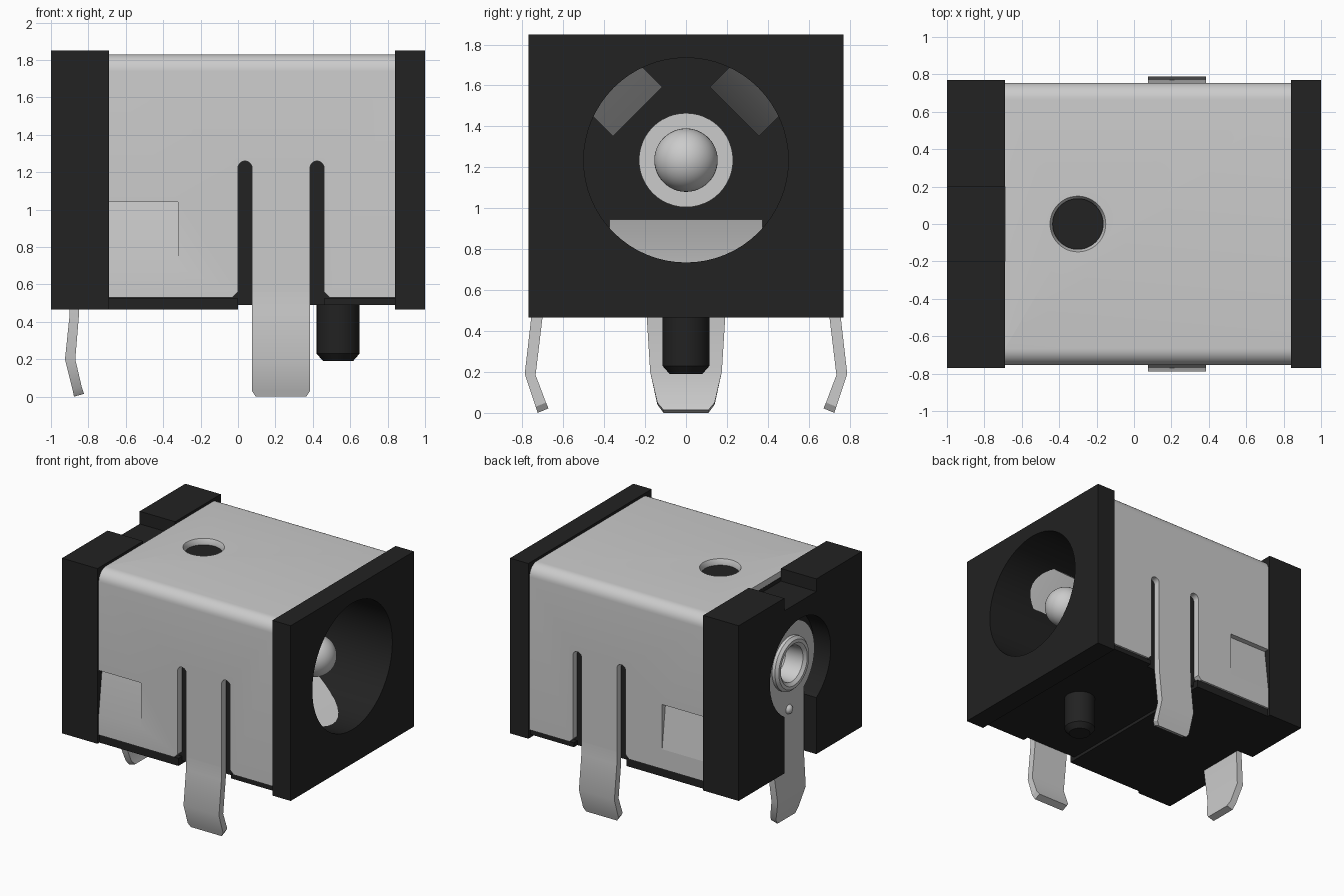
import bpy, bmesh, math
from mathutils import Vector

if "Cube" in bpy.data.objects:
    bpy.data.objects.remove(bpy.data.objects["Cube"])


def material(name, v):
    m = bpy.data.materials.new(name)
    m.diffuse_color = (v, v, v, 1)
    m.use_nodes = True
    m.node_tree.nodes["Principled BSDF"].inputs["Base Color"].default_value = m.diffuse_color
    return m


BLACK = material("black plastic", 0.016)
METAL = material("plated metal", 0.6)
CZ = 1.235  # height of the socket axis


def finish(name, bm, mat, smooth=True):
    bmesh.ops.remove_doubles(bm, verts=bm.verts, dist=1e-5)
    bmesh.ops.recalc_face_normals(bm, faces=bm.faces)
    me = bpy.data.meshes.new(name)
    bm.to_mesh(me)
    bm.free()
    ob = bpy.data.objects.new(name, me)
    bpy.context.collection.objects.link(ob)
    me.materials.append(mat)
    if smooth:
        shade(ob)
    return ob


def activate(ob):
    bpy.ops.object.select_all(action='DESELECT')
    ob.select_set(True)
    bpy.context.view_layer.objects.active = ob


def shade(ob):
    activate(ob)
    bpy.ops.object.shade_smooth_by_angle(angle=math.radians(30))


def prism(name, pts, axis, a, b, mat=BLACK):
    """Extrude a 2D outline along an axis from a to b."""
    put = {'x': lambda p, t: (t, p[0], p[1]),
           'y': lambda p, t: (p[0], t, p[1])}[axis]
    bm = bmesh.new()
    lo = [bm.verts.new(put(p, a)) for p in pts]
    hi = [bm.verts.new(put(p, b)) for p in pts]
    bm.faces.new(lo)
    bm.faces.new(hi)
    n = len(pts)
    for i in range(n):
        j = (i + 1) % n
        bm.faces.new((lo[i], lo[j], hi[j], hi[i]))
    return finish(name, bm, mat)


def box(name, x0, x1, y0, y1, z0, z1, mat=BLACK):
    return prism(name, [(y0, z0), (y1, z0), (y1, z1), (y0, z1)], 'x', x0, x1, mat)


def revolve(name, profile, origin, axis, mat=METAL, n=48):
    """Turn (distance, radius) points around the x or z axis."""
    bm = bmesh.new()
    o = Vector(origin)
    vs = [bm.verts.new(o + (Vector((t, r, 0)) if axis == 'x' else Vector((r, 0, t))))
          for t, r in profile]
    es = [bm.edges.new(e) for e in zip(vs, vs[1:])]
    bmesh.ops.spin(bm, geom=vs + es, cent=o, angle=math.tau, steps=n,
                   axis=(1, 0, 0) if axis == 'x' else (0, 0, 1))
    return finish(name, bm, mat)


def strip(name, stations, place, mat=METAL):
    """Bent sheet: stations are (u, v, u_inner, v_inner, half_width)."""
    bm = bmesh.new()
    rings = [[bm.verts.new(place(*q)) for q in
              ((u, v, -w), (u, v, w), (s, t, w), (s, t, -w))]
             for u, v, s, t, w in stations]
    for r, q in zip(rings, rings[1:]):
        for i in range(4):
            j = (i + 1) % 4
            bm.faces.new((r[i], r[j], q[j], q[i]))
    bm.faces.new(rings[0])
    bm.faces.new(rings[-1])
    return finish(name, bm, mat)


def cut(ob, *cutters):
    for c in cutters:
        m = ob.modifiers.new("cut", 'BOOLEAN')
        m.operation, m.solver, m.object = 'DIFFERENCE', 'EXACT', c
        activate(ob)
        bpy.ops.object.modifier_apply(modifier=m.name)
    shade(ob)


def arc(cx, cz, r, a0, a1, n=12):
    return [(cx + r * math.cos(math.radians(a0 + (a1 - a0) * i / n)),
             cz + r * math.sin(math.radians(a0 + (a1 - a0) * i / n)))
            for i in range(n + 1)]


def keyhole(r, half, bottom):
    a = math.degrees(math.asin(half / r))
    return arc(0, CZ, r, -90 + a, 270 - a, 40) + [(-half, bottom), (half, bottom)]


# Plastic housing: face plate, core, floor pad and rear block
face = box("face_plate", 0.84, 1.0, -0.77, 0.77, 0.465, 1.85)
core = box("housing_core", -0.69, 0.84, -0.70, 0.70, 0.49, 1.78)
box("floor_pad", -0.69, 0.0, -0.745, 0.745, 0.465, 0.525)
box("front_floor_pad", 0.46, 0.84, -0.745, 0.745, 0.49, 0.525)
rear = box("rear_block", -1.0, -0.69, -0.77, 0.77, 0.465, 1.85)

bore = revolve("bore_cutter", [(-0.45, 0), (-0.45, 0.5), (1.1, 0.5), (1.1, 0)],
               (0, 0, CZ), 'x', BLACK, 64)
cut(face, bore)
groove = box("groove_cutter", -1.1, -0.6, -0.2, 0.2, 1.75, 2.0)
slot = prism("slot_cutter", keyhole(0.38, 0.2, 0.4), 'x', -1.1, -0.85)
rivet_hole = revolve("rivet_hole_cutter", [(-1.1, 0), (-1.1, 0.16), (-0.71, 0.16), (-0.71, 0)],
                     (0, 0, CZ), 'x', BLACK)
cut(rear, groove, slot, rivet_hole)

# Metal shell: rounded inverted channel with slots, pressed tabs and a top hole
ow, iw, top, bot = 0.755, 0.702, 1.83, 0.53
outer = [(ow, bot)] + arc(ow - 0.09, top - 0.09, 0.09, 0, 90, 8) \
    + arc(-ow + 0.09, top - 0.09, 0.09, 90, 180, 8) + [(-ow, bot)]
inner = [(-iw, bot)] + arc(-iw + 0.04, 1.742, 0.04, 180, 90, 6) \
    + arc(iw - 0.04, 1.742, 0.04, 90, 0, 6) + [(iw, bot)]
shell = prism("metal_shell", outer + inner, 'x', -0.69, 0.84, METAL)

cutters = [bore, groove, slot, rivet_hole]
for x0, s in ((0.0, 1), (0.46, -1)):
    x1 = x0 + 0.075 * s
    c = x0 + 0.0375 * s
    pts = [(x0 - 0.03 * s, 0.4), (x0 - 0.03 * s, 0.53), (x0, 0.56)]
    pts += arc(c, 1.222, 0.0375, 180 if s > 0 else 0, 0 if s > 0 else 180)
    pts += [(x1, 0.4)]
    k = prism("shell_slot_cutter", pts, 'y', -1, 1, METAL)
    cut(shell, k)
    cutters.append(k)
for s in (-1, 1):
    w = prism("tab_cutter", [(s * 0.757, 0.67), (s * 0.8, 0.67), (s * 0.8, 1.04),
                             (s * 0.712, 1.04)], 'x', -0.8, -0.32, METAL)
    cut(shell, w)
    cutters.append(w)
hole = revolve("top_hole_cutter", [(1.6, 0), (1.6, 0.135), (1.80, 0.135), (1.832, 0.15),
                                   (1.9, 0.15), (1.9, 0)], (-0.3, 0, 0), 'z', METAL)
cut(shell, hole)
cutters.append(hole)
# black layer directly under the shell roof, with the bore cut through the core
cut(core, bore)
box("roof_liner", -0.68, 0.83, -0.68, 0.68, 1.755, 1.785)

# Side solder legs
for s, label in ((-1, "front"), (1, "back")):
    strip(label + "_side_leg",
          [(0.755, 0.56, 0.702, 0.56, 0.155), (0.757, 0.46, 0.702, 0.46, 0.155),
           (0.788, 0.19, 0.735, 0.185, 0.155), (0.735, 0.03, 0.684, 0.05, 0.155),
           (0.725, 0.0, 0.672, 0.022, 0.135)],
          lambda u, v, w, s=s: (0.23 + w, s * u, v))

# Rear contact plate, solder leg, hollow rivet and dimple
plate = prism("rear_contact_plate", keyhole(0.32, 0.19, 0.47), 'x', -0.9, -0.85, METAL)
cut(plate, rivet_hole)
strip("rear_leg",
      [(-0.9, 0.5, -0.85, 0.5, 0.19), (-0.9, 0.44, -0.85, 0.44, 0.19),
       (-0.925, 0.2, -0.87, 0.2, 0.175), (-0.885, 0.04, -0.835, 0.05, 0.14),
       (-0.877, 0.0, -0.823, 0.015, 0.11)],
      lambda u, v, w: (u, w, v))
revolve("rear_rivet", [(-0.89, 0.21), (-0.925, 0.21), (-0.945, 0.19), (-0.945, 0.165),
                       (-0.925, 0.14), (-0.78, 0.13), (-0.72, 0.08), (-0.715, 0)],
        (0, 0, CZ), 'x')
revolve("plate_dimple", [(-0.895, 0.04), (-0.915, 0.03), (-0.925, 0.015), (-0.927, 0)],
        (0, 0, 0.87), 'x', n=20)

# Centre pin with domed tip and base flange
revolve("centre_pin", [(-0.46, 0), (-0.46, 0.23), (-0.40, 0.23), (-0.40, 0.155)]
        + [(0.675 + 0.155 * math.sin(a), 0.155 * math.cos(a))
           for a in [i * math.pi / 24 for i in range(13)]], (0, 0, CZ), 'x')

# Sprung contacts inside the bore, sloping inward from the mouth
def spring(name, angle, x_mouth, x_peak, r_peak, half):
    a = math.radians(angle)
    d, t = Vector((0, math.cos(a), math.sin(a))), Vector((0, -math.sin(a), math.cos(a)))
    strip(name, [(x_mouth, 0.50, x_mouth, 0.54, half),
                 (x_peak, r_peak, x_peak, r_peak + 0.04, half),
                 (x_peak - 0.1, r_peak, x_peak - 0.1, r_peak + 0.04, half),
                 (x_peak - 0.4, 0.50, x_peak - 0.4, 0.54, half * 0.8)],
          lambda u, v, w: Vector((u, 0, CZ)) + d * v + t * w)


spring("lower_spring", -90, 0.83, 0.3, 0.29, 0.375)
spring("upper_spring_right", 45, 0.7, 0.2, 0.335, 0.17)
spring("upper_spring_left", 135, 0.7, 0.2, 0.335, 0.17)

# Locating peg under the floor
revolve("locating_peg", [(0.55, 0), (0.55, 0.115), (0.23, 0.115), (0.19, 0.08), (0.19, 0)],
        (0.535, 0, 0), 'z', BLACK, 32)

for c in cutters:
    bpy.data.objects.remove(c, do_unlink=True)
